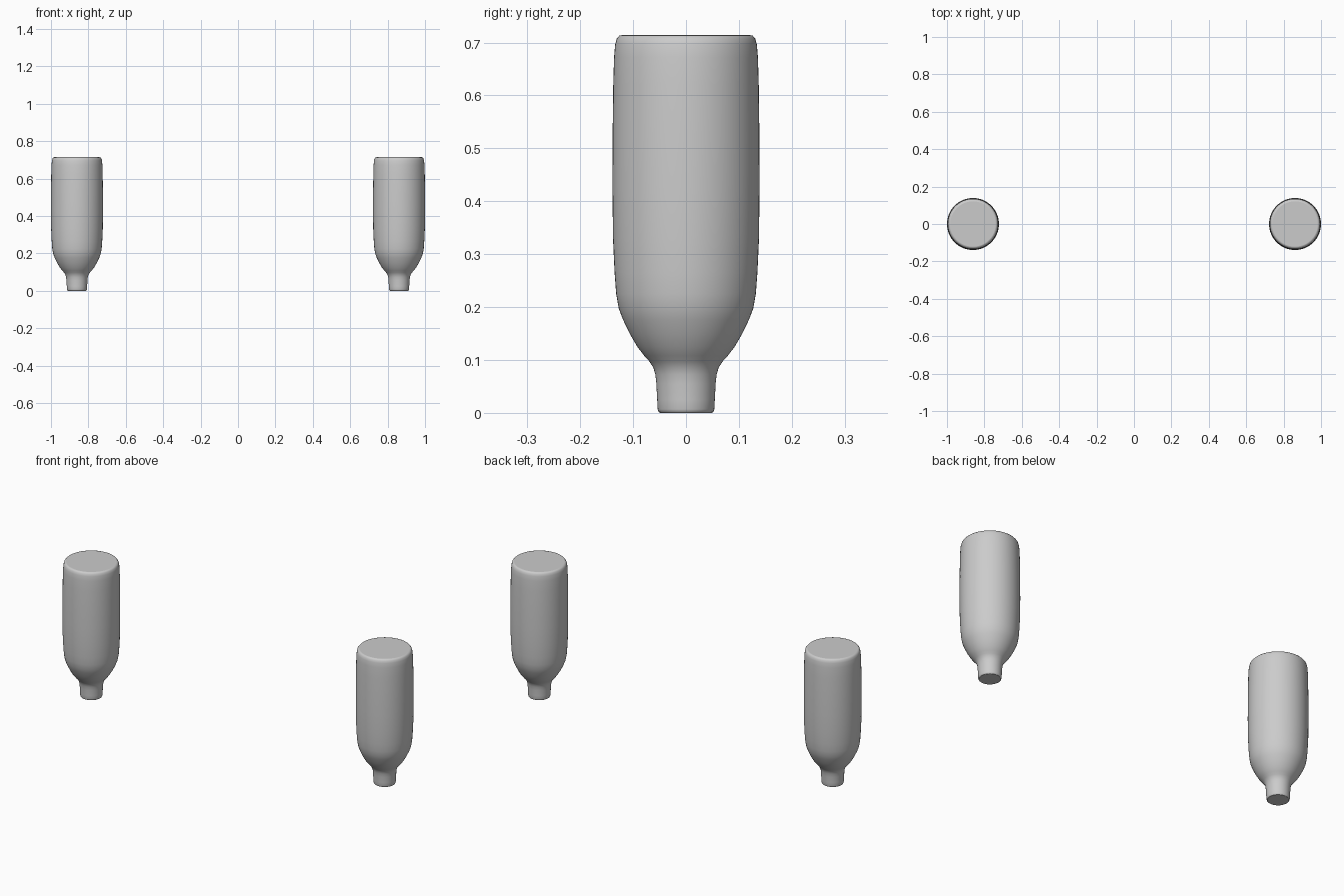
import bpy, bmesh, math

if "Cube" in bpy.data.objects:
    bpy.data.objects.remove(bpy.data.objects["Cube"])

# Profile of one foot, bottom to top: (radius, height)
PROFILE = [
    (0.049, 0.0), (0.052, 0.002), (0.0535, 0.007), (0.0545, 0.025), (0.056, 0.055),
    (0.058, 0.073), (0.062, 0.086), (0.069, 0.097), (0.079, 0.108),
    (0.092, 0.125), (0.106, 0.149), (0.119, 0.176), (0.127, 0.197),
    (0.132, 0.225), (0.135, 0.265), (0.138, 0.33), (0.139, 0.42),
    (0.1388, 0.52), (0.1375, 0.62), (0.136, 0.672), (0.134, 0.696),
    (0.131, 0.707), (0.126, 0.713), (0.121, 0.714),
]
SIDES = 64


def make_foot(name, x):
    bm = bmesh.new()
    rings = []
    for r, z in PROFILE:
        rings.append([bm.verts.new((r * math.cos(2 * math.pi * i / SIDES),
                                    r * math.sin(2 * math.pi * i / SIDES), z))
                      for i in range(SIDES)])
    # Turned side wall
    for low, high in zip(rings, rings[1:]):
        for i in range(SIDES):
            j = (i + 1) % SIDES
            bm.faces.new((low[i], low[j], high[j], high[i]))
    # Flat caps
    caps = [bm.faces.new(rings[0][::-1]), bm.faces.new(rings[-1])]
    for f in bm.faces:
        f.smooth = True
    for cap in caps:
        cap.smooth = False
        for e in cap.edges:
            e.smooth = False
    mesh = bpy.data.meshes.new(name)
    bm.to_mesh(mesh)
    bm.free()
    obj = bpy.data.objects.new(name, mesh)
    obj.location.x = x
    bpy.context.collection.objects.link(obj)


# Pair of turned feet, mirrored across x = 0
for name, side in (("left_foot", -1), ("right_foot", 1)):
    make_foot(name, side * 0.861)
